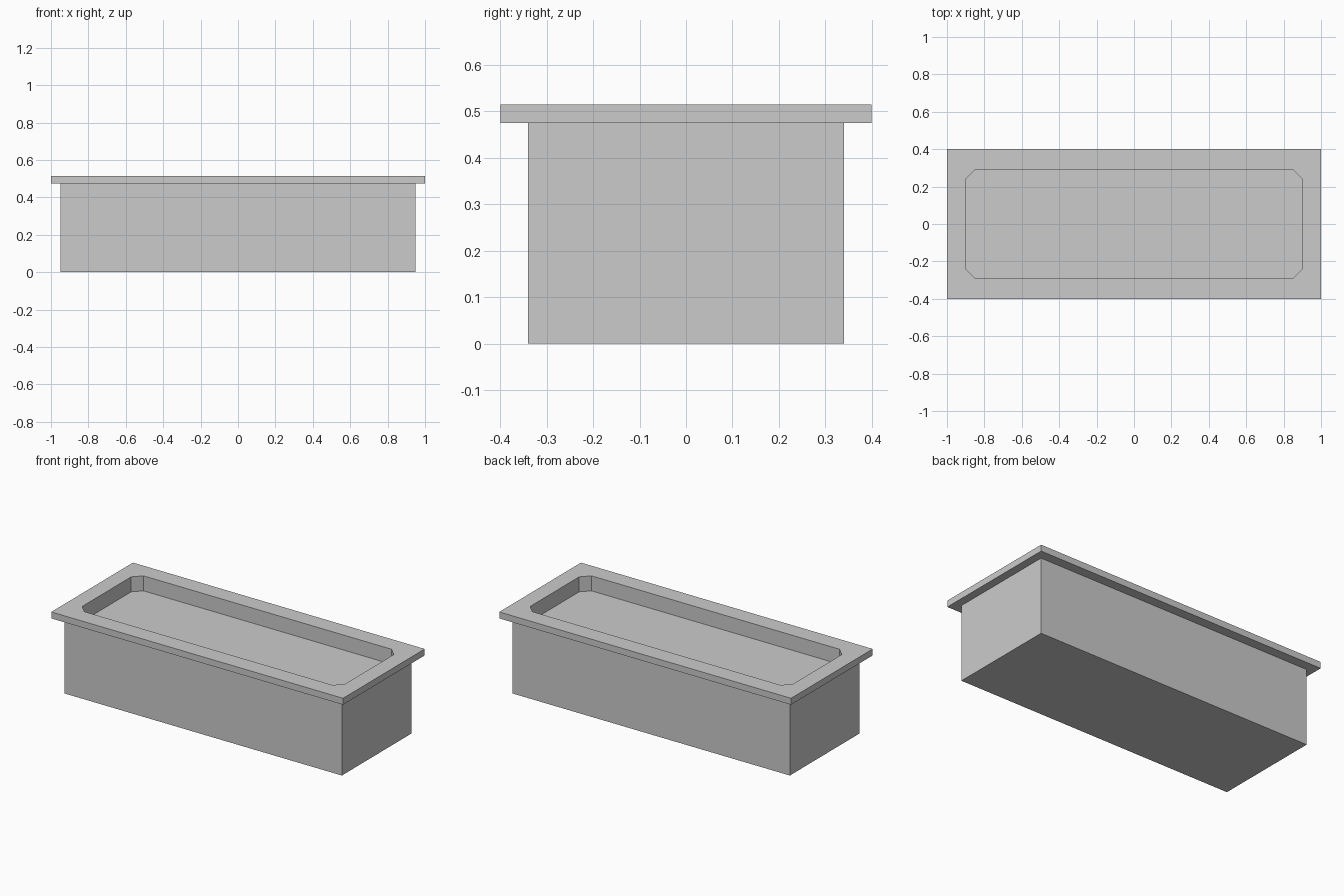
import bpy, bmesh

if "Cube" in bpy.data.objects:
    bpy.data.objects.remove(bpy.data.objects["Cube"])

RIM_BOTTOM, RIM_TOP, FLOOR = 0.475, 0.515, 0.422


def rect(hx, hy, c=0.0):
    """Rectangle outline, counter-clockwise, with optional cut corners."""
    if c == 0:
        return [(-hx, -hy), (hx, -hy), (hx, hy), (-hx, hy)]
    return [(-hx + c, -hy), (hx - c, -hy), (hx, -hy + c), (hx, hy - c),
            (hx - c, hy), (-hx + c, hy), (-hx, hy - c), (-hx, -hy + c)]


def stacked_solid(name, sections):
    """Closed solid through a list of (outline, z) sections."""
    bm = bmesh.new()
    loops = [[bm.verts.new((x, y, z)) for x, y in outline] for outline, z in sections]
    bm.faces.new(loops[0][::-1])
    bm.faces.new(loops[-1])
    for low, high in zip(loops, loops[1:]):
        n = len(low)
        for i in range(n):
            j = (i + 1) % n
            bm.faces.new((low[i], low[j], high[j], high[i]))
    mesh = bpy.data.meshes.new(name)
    bm.to_mesh(mesh)
    bm.free()
    obj = bpy.data.objects.new(name, mesh)
    bpy.context.collection.objects.link(obj)
    return obj


# Trough body with overhanging flat rim
body, rim = rect(0.95, 0.34), rect(1.0, 0.4)
trough = stacked_solid("trough", [(body, 0), (body, RIM_BOTTOM),
                                  (rim, RIM_BOTTOM), (rim, RIM_TOP)])

# Recess with cut corners
opening = rect(0.9, 0.29, 0.05)
cutter = stacked_solid("recess_cutter", [(opening, FLOOR), (opening, RIM_TOP + 0.1)])
cutter.hide_render = True
cutter.display_type = 'WIRE'

cut = trough.modifiers.new("recess", 'BOOLEAN')
cut.operation = 'DIFFERENCE'
cut.solver = 'EXACT'
cut.object = cutter
